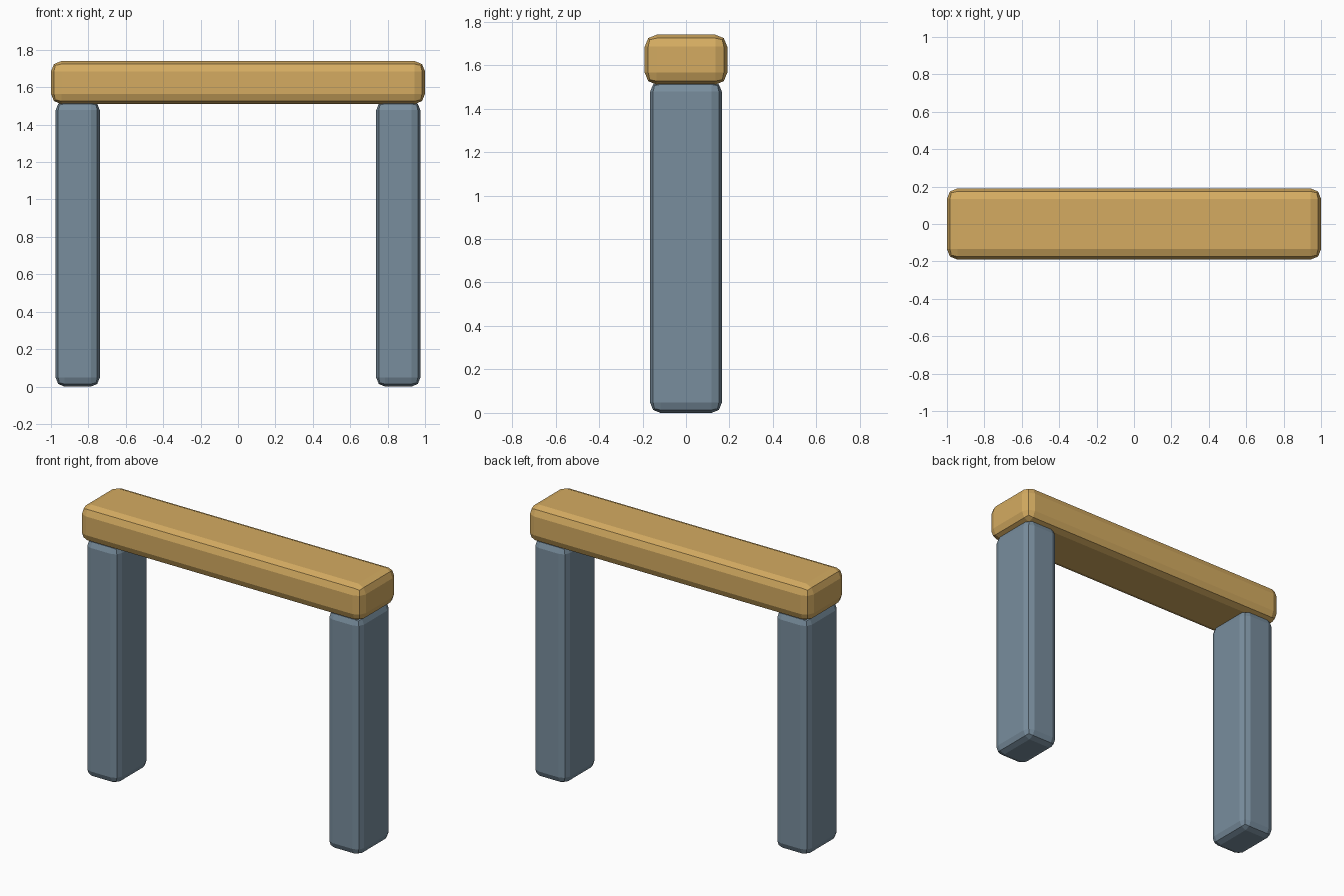
import bpy
import bmesh
from mathutils import Vector

cube = bpy.data.objects.get("Cube")
if cube:
    bpy.data.objects.remove(cube, do_unlink=True)


def make_material(name, rgb):
    mat = bpy.data.materials.new(name)
    mat.use_nodes = True
    color = (*rgb, 1.0)
    mat.diffuse_color = color
    bsdf = next(n for n in mat.node_tree.nodes if n.type == "BSDF_PRINCIPLED")
    bsdf.inputs["Base Color"].default_value = color
    return mat


def rounded_block(name, low, high, bevel, mat):
    """Box between two corners with two-step bevelled edges, flat shaded."""
    low, high = Vector(low), Vector(high)
    size, center = high - low, (low + high) / 2
    bm = bmesh.new()
    bmesh.ops.create_cube(bm, size=1)
    bmesh.ops.scale(bm, vec=size, verts=bm.verts)
    bmesh.ops.bevel(bm, geom=bm.edges[:], offset=bevel, segments=2,
                    profile=0.5, affect="EDGES")
    mesh = bpy.data.meshes.new(name)
    bm.to_mesh(mesh)
    bm.free()
    mesh.materials.append(mat)
    obj = bpy.data.objects.new(name, mesh)
    obj.location = center
    bpy.context.scene.collection.objects.link(obj)
    return obj


ochre = make_material("ochre wood", (0.66, 0.41, 0.12))
slate = make_material("slate blue", (0.19, 0.27, 0.34))

# Crossbeam resting on the posts
rounded_block("crossbeam", (-1, -0.19, 1.51), (1, 0.19, 1.74), 0.055, ochre)

# Posts, slightly sunk into the beam
for side, center_x in (("left", 0.857), ("right", -0.857)):
    rounded_block(side + "_post", (center_x - 0.118, -0.165, 0),
                  (center_x + 0.118, 0.165, 1.525), 0.047, slate)
